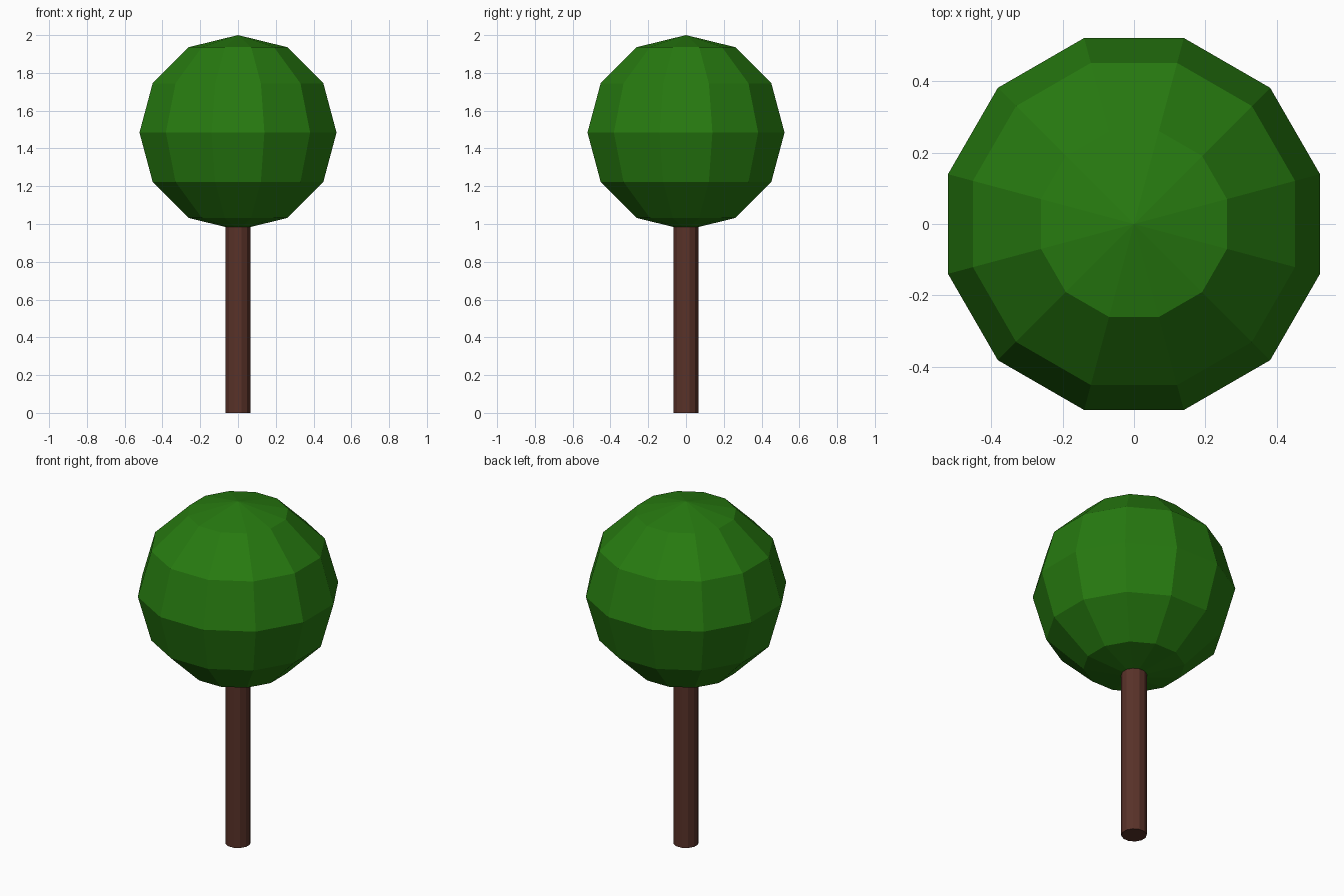
import bpy, bmesh, math
from mathutils import Matrix

if "Cube" in bpy.data.objects:
    bpy.data.objects.remove(bpy.data.objects["Cube"])

SIDES = 12
TURN = Matrix.Rotation(math.pi / SIDES, 4, 'Z')  # flat side faces the front


def material(name, colour):
    m = bpy.data.materials.new(name)
    m.diffuse_color = (*colour, 1)
    m.use_nodes = True
    m.node_tree.nodes["Principled BSDF"].inputs["Base Color"].default_value = m.diffuse_color
    return m


def add_object(name, bm, mat, smooth=False):
    bmesh.ops.recalc_face_normals(bm, faces=bm.faces)
    mesh = bpy.data.meshes.new(name)
    for f in bm.faces:
        f.smooth = smooth
    bm.to_mesh(mesh)
    bm.free()
    mesh.materials.append(mat)
    obj = bpy.data.objects.new(name, mesh)
    bpy.context.collection.objects.link(obj)
    return obj


leaf_green = material("leaf_green", (0.020, 0.195, 0.005))
bark_brown = material("bark_brown", (0.100, 0.032, 0.022))

# Trunk: slim twelve-sided post reaching just inside the crown
bm = bmesh.new()
bmesh.ops.create_cone(bm, cap_ends=True, segments=SIDES, radius1=0.068,
                      radius2=0.068, depth=1.02,
                      matrix=Matrix.Translation((0, 0, 0.51)) @ TURN)
add_object("trunk", bm, bark_brown)

# Crown: faceted ball, slightly flattened at the poles
bm = bmesh.new()
bmesh.ops.create_uvsphere(bm, u_segments=SIDES, v_segments=6, radius=0.54, matrix=TURN)
for v in bm.verts:
    pole = math.hypot(v.co.x, v.co.y) < 0.01
    v.co.z = math.copysign(0.516, v.co.z) if pole else v.co.z * 0.522 / 0.54
    v.co.z += 1.484
add_object("crown", bm, leaf_green)
